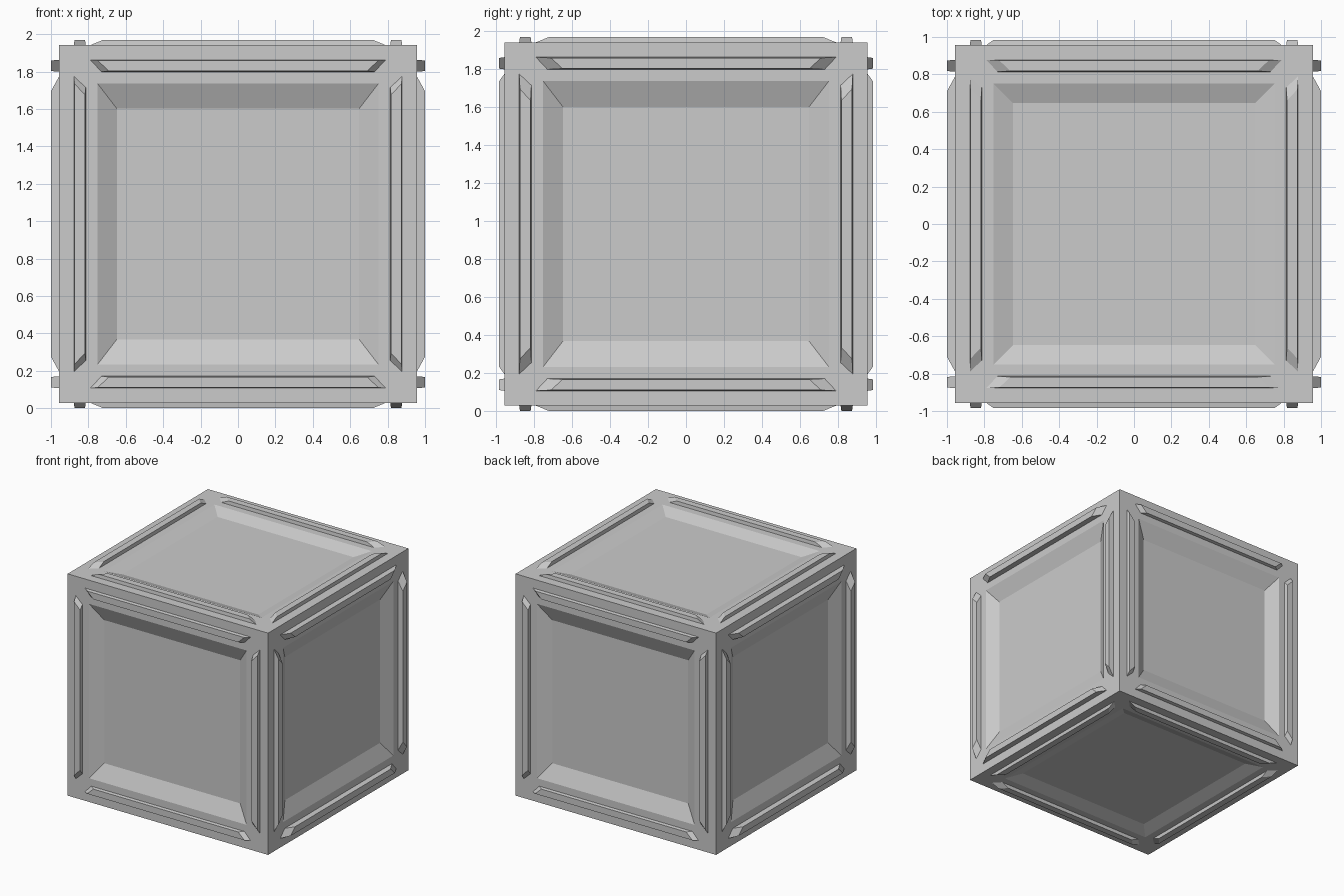
import bpy, bmesh

if "Cube" in bpy.data.objects:
    bpy.data.objects.remove(bpy.data.objects["Cube"])

H = 0.956                      # half size of the cube body
CZ = 0.985                     # height of the centre
RECESS = (0.055, 0.06, 0.04)   # panel depth for x, y, z faces
RAISE = (0.044, 0.029, 0.029)  # bar height on x, y, z faces
RUN = (0.08, 0.04, 0.07)       # slope length of the bar ends


def finish(bm, name):
    bmesh.ops.recalc_face_normals(bm, faces=bm.faces[:])
    mesh = bpy.data.meshes.new(name)
    bm.to_mesh(mesh)
    bm.free()
    ob = bpy.data.objects.new(name, mesh)
    ob.location.z = CZ
    bpy.context.collection.objects.link(ob)
    return ob


# Body: cube with a sunken, sloped-wall panel on every face
bm = bmesh.new()
bmesh.ops.create_cube(bm, size=2 * H)
panels = bm.faces[:]
bmesh.ops.inset_individual(bm, faces=panels, thickness=H - 0.667)
bmesh.ops.inset_individual(bm, faces=panels, thickness=0.02)
for f in panels:
    n = max(range(3), key=lambda i: abs(f.normal[i]))
    for v in f.verts:
        for i in range(3):
            s = 1 if v.co[i] > 0 else -1
            half = H - RECESS[n] if i == n else (0.617 if i == 2 else 0.648)
            v.co[i] = s * half
finish(bm, "crate_body")


def add_bar(bm, n, sn, u, v, sv):
    """Mitred bar on face axis n, running along u, near the v edge."""
    rings = []
    for lift, run, taper in ((0, 0, 0), (RAISE[n], RUN[n], 0.004)):
        outer, inner = 0.878 - taper, 0.814 + taper
        ring = []
        for a, b in ((-0.79 + run, outer), (0.79 - run, outer),
                     (0.73 - run, inner), (-0.73 + run, inner)):
            co = [0, 0, 0]
            co[n], co[u], co[v] = sn * (H + lift), a, sv * b
            ring.append(bm.verts.new(co))
        rings.append(ring)
    base, top = rings
    bm.faces.new(base)
    bm.faces.new(top)
    for i in range(4):
        j = (i + 1) % 4
        bm.faces.new((base[i], base[j], top[j], top[i]))


# Raised bars: four around each panel
for n, name in enumerate(("side_bars", "front_back_bars", "top_bottom_bars")):
    bm = bmesh.new()
    p, q = [i for i in range(3) if i != n]
    for sn in (-1, 1):
        for sv in (-1, 1):
            add_bar(bm, n, sn, p, q, sv)
            add_bar(bm, n, sn, q, p, sv)
    finish(bm, name)
